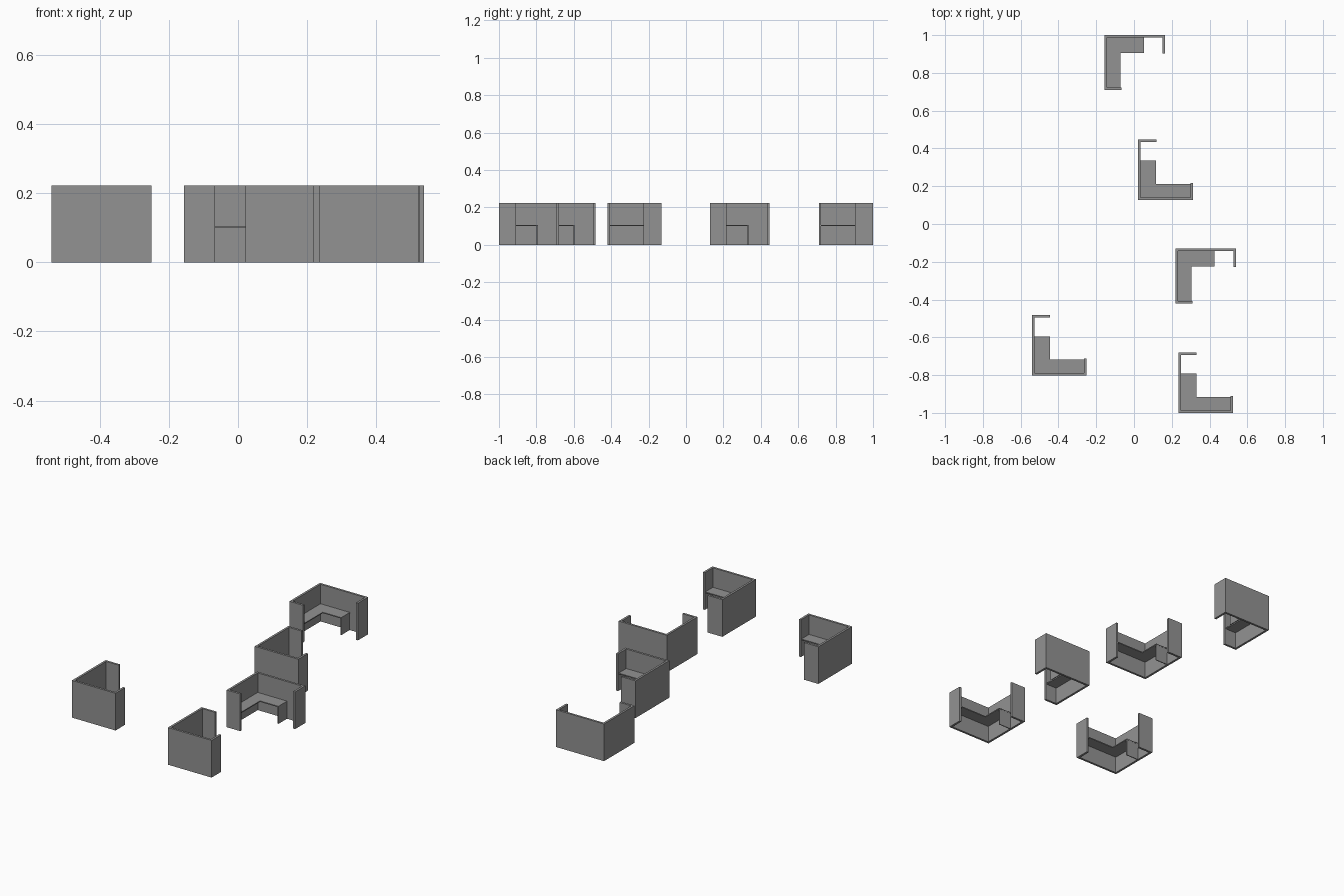
import bpy, bmesh, math
from mathutils import Matrix

if "Cube" in bpy.data.objects:
    bpy.data.objects.remove(bpy.data.objects["Cube"])

grey = bpy.data.materials.new("mid grey")
grey.diffuse_color = (0.29, 0.29, 0.29, 1)
grey.use_nodes = True
grey.node_tree.nodes["Principled BSDF"].inputs["Base Color"].default_value = grey.diffuse_color

H = 0.223            # partition height
T = 0.013            # partition thickness
W, L = 0.29, 0.32    # short and long wall lengths
E1, E2 = 0.09, 0.097 # end return depths


def prism(name, outline, z0, z1, matrix):
    """Extrude a plan outline between two heights."""
    bm = bmesh.new()
    face = bm.faces.new([bm.verts.new((x, y, z0)) for x, y in outline])
    top = bmesh.ops.extrude_face_region(bm, geom=[face])["geom"]
    bmesh.ops.translate(bm, vec=(0, 0, z1 - z0),
                        verts=[g for g in top if isinstance(g, bmesh.types.BMVert)])
    bmesh.ops.transform(bm, matrix=matrix, verts=bm.verts)
    bmesh.ops.recalc_face_normals(bm, faces=bm.faces)
    mesh = bpy.data.meshes.new(name)
    bm.to_mesh(mesh)
    bm.free()
    mesh.materials.append(grey)
    ob = bpy.data.objects.new(name, mesh)
    bpy.context.collection.objects.link(ob)
    return ob


# Plan outlines with the cubicle corner at the origin
partition = [(0, 0), (W, 0), (W, E1), (W - T, E1), (W - T, T), (T, T),
             (T, L - T), (E2, L - T), (E2, L), (0, L)]
desk = [(T, T), (W - T, T), (W - T, 0.085), (0.095, 0.085),
        (0.095, 0.208), (T, 0.208)]
panel = [(T, 0.202), (0.094, 0.202), (0.094, 0.207), (T, 0.207)]

# Corner position and turn of each cubicle
cubicles = [(-0.541, -0.803, 0), (0.235, -1.0, 0), (0.022, 0.127, 0),
            (-0.156, 1.0, -90), (0.219, -0.131, -90)]

for i, (x, y, turn) in enumerate(cubicles, 1):
    m = Matrix.Translation((x, y, 0)) @ Matrix.Rotation(math.radians(turn), 4, 'Z')
    prism(f"partition_wall_{i}", partition, 0, H, m)
    prism(f"corner_desk_{i}", desk, 0.1, 0.106, m)
    prism(f"desk_end_panel_{i}", panel, 0, 0.1, m)
